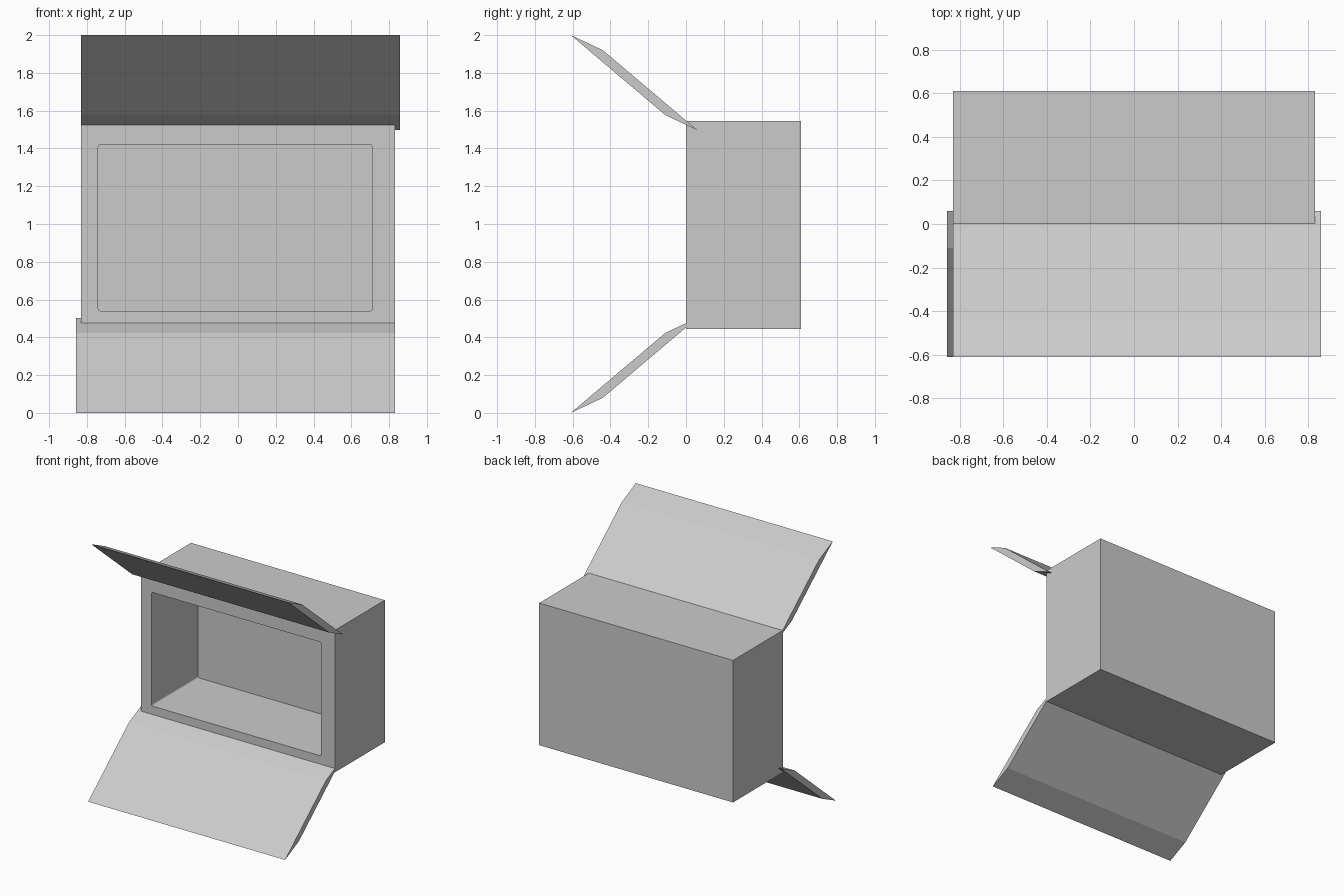
import bpy, bmesh, math

if "Cube" in bpy.data.objects:
    bpy.data.objects.remove(bpy.data.objects["Cube"])

# One flat grey for everything
grey = bpy.data.materials.new("light_grey")
grey.diffuse_color = (0.6, 0.6, 0.6, 1)
grey.use_nodes = True
grey.node_tree.nodes["Principled BSDF"].inputs["Base Color"].default_value = grey.diffuse_color


def make(name, bm):
    bmesh.ops.recalc_face_normals(bm, faces=bm.faces[:])
    mesh = bpy.data.meshes.new(name)
    bm.to_mesh(mesh)
    bm.free()
    mesh.materials.append(grey)
    ob = bpy.data.objects.new(name, mesh)
    bpy.context.collection.objects.link(ob)
    return ob


def box(name, x0, x1, y0, y1, z0, z1, corner=0):
    bm = bmesh.new()
    bmesh.ops.create_cube(bm, size=1)
    for v in bm.verts:
        v.co.x = x1 if v.co.x > 0 else x0
        v.co.y = y1 if v.co.y > 0 else y0
        v.co.z = z1 if v.co.z > 0 else z0
    if corner:  # round the edges that run front to back
        edges = [e for e in bm.edges
                 if abs(e.verts[0].co.y - e.verts[1].co.y) > 0.01]
        bmesh.ops.bevel(bm, geom=edges, offset=corner, segments=4,
                        profile=0.5, affect='EDGES')
    return make(name, bm)


def flap(name, profile, x0, x1):
    bm = bmesh.new()
    face = bm.faces.new([bm.verts.new((x0, y, z)) for y, z in profile])
    out = bmesh.ops.extrude_face_region(bm, geom=[face])
    for v in out["geom"]:
        if isinstance(v, bmesh.types.BMVert):
            v.co.x = x1
    return make(name, bm)


# Hollow case, open at the front
case = box("case", -0.83, 0.83, 0.0, 0.61, 0.445, 1.545)
cutter = box("opening_cutter", -0.74, 0.71, -0.2, 0.57, 0.54, 1.42, 0.012)
cutter.hide_render = True
cutter.hide_set(True)
cut = case.modifiers.new("opening", 'BOOLEAN')
cut.operation = 'DIFFERENCE'
cut.solver = 'EXACT'
cut.object = cutter

# Slanted flaps, the lower one being the upper one turned over
profile = [(-0.61, 2.0), (-0.44, 1.92), (0.06, 1.497), (-0.11, 1.577)]
flap("upper_flap", profile, -0.83, 0.857)
flap("lower_flap", [(y, 2 - z) for y, z in profile], -0.857, 0.83)
